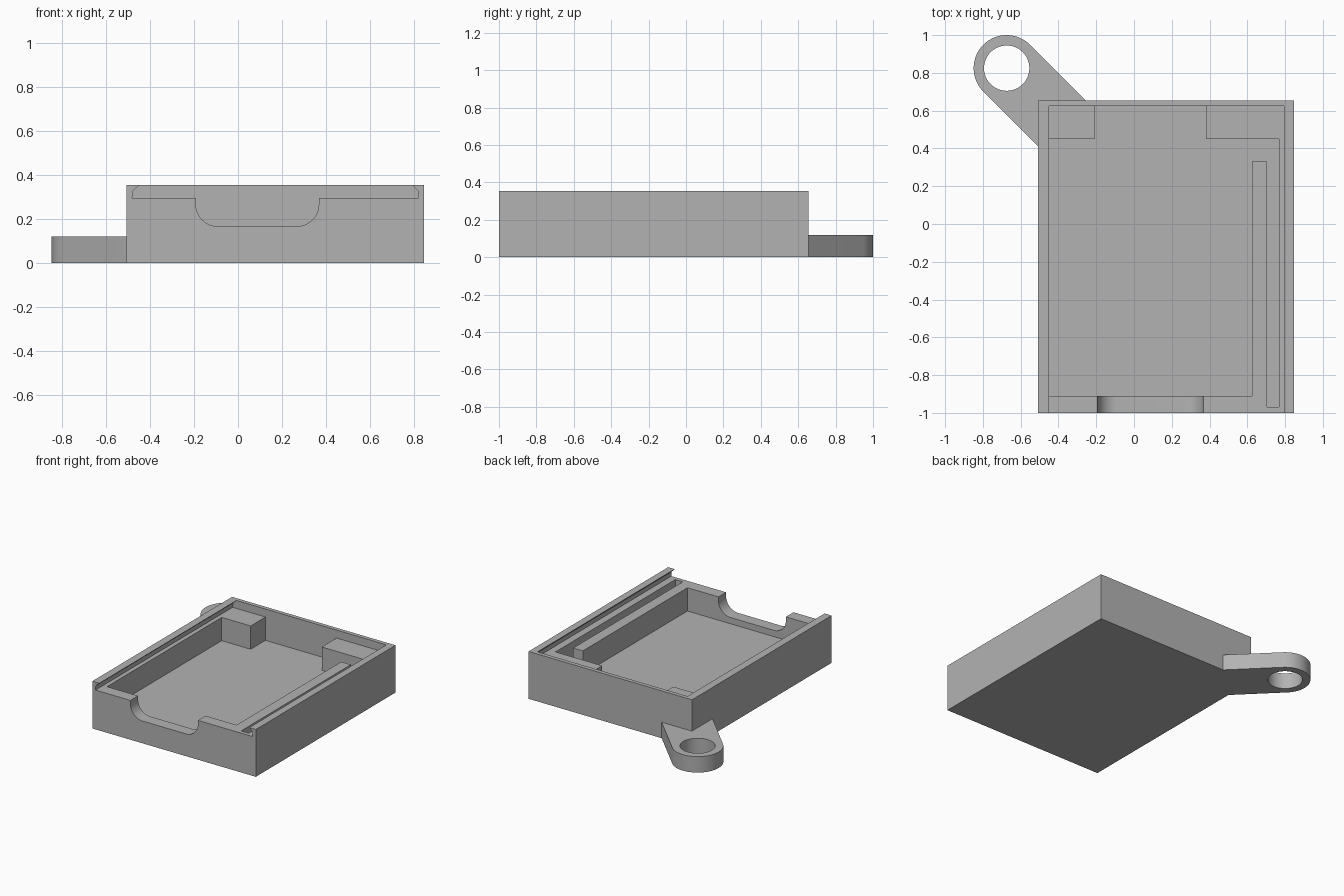
import bpy, bmesh, math
from mathutils import Vector

if "Cube" in bpy.data.objects:
    bpy.data.objects.remove(bpy.data.objects["Cube"])

grey = bpy.data.materials.new("plain grey")
grey.diffuse_color = (0.45, 0.45, 0.45, 1)
grey.use_nodes = True
grey.node_tree.nodes["Principled BSDF"].inputs["Base Color"].default_value = grey.diffuse_color


def prism(name, outline, low, high, axis="z"):
    """Extrude a closed outline along z (outline is x,y) or y (outline is x,z)."""
    def place(a, b, t):
        return (a, b, t) if axis == "z" else (a, t, b)
    bm = bmesh.new()
    face = bm.faces.new([bm.verts.new(place(a, b, low)) for a, b in outline])
    ext = bmesh.ops.extrude_face_region(bm, geom=[face])
    move = Vector(place(0, 0, high - low))
    bmesh.ops.translate(bm, vec=move, verts=[v for v in ext["geom"] if isinstance(v, bmesh.types.BMVert)])
    bmesh.ops.recalc_face_normals(bm, faces=bm.faces)
    mesh = bpy.data.meshes.new(name)
    bm.to_mesh(mesh)
    bm.free()
    mesh.materials.append(grey)
    obj = bpy.data.objects.new(name, mesh)
    bpy.context.collection.objects.link(obj)
    return obj


def arc(cx, cy, r, start, end, steps):
    angles = [math.radians(start + (end - start) * i / steps) for i in range(steps + 1)]
    return [(cx + r * math.cos(a), cy + r * math.sin(a)) for a in angles]


def combine(target, tool, operation="DIFFERENCE"):
    """Apply a boolean and remove the tool."""
    tool.hide_render = True
    mod = target.modifiers.new("cut", "BOOLEAN")
    mod.operation, mod.solver, mod.object = operation, "EXACT", tool
    bpy.context.view_layer.objects.active = target
    bpy.ops.object.modifier_apply(modifier=mod.name)
    bpy.data.objects.remove(tool)


LEFT, RIGHT, FRONT, BACK, TOP = -0.508, 0.848, -1.0, 0.655, 0.355
LEDGE, FLOOR, INNER_BACK = 0.295, 0.12, 0.625

# Box body
case = prism("case", [(LEFT, FRONT), (RIGHT, FRONT), (RIGHT, BACK), (LEFT, BACK)], 0, TOP)

# Sliding lid channel with overhanging side lips, open at the front
channel = [(-0.482, LEDGE), (0.822, LEDGE), (0.82, 0.328), (0.794, TOP),
           (0.794, 0.45), (-0.45, 0.45), (-0.45, TOP), (-0.48, 0.328)]
combine(case, prism("channel_cutter", channel, FRONT - 0.1, INNER_BACK, "y"))

# Cavity leaving two corner blocks, a rib and a narrow side slot
cavity = [(-0.45, -0.91), (0.625, -0.91), (0.625, 0.33), (0.705, 0.33),
          (0.705, -0.97), (0.768, -0.97), (0.768, 0.45), (0.38, 0.45),
          (0.38, INNER_BACK), (-0.21, INNER_BACK), (-0.21, 0.45), (-0.45, 0.45)]
combine(case, prism("cavity_cutter", cavity, FLOOR, 0.32))

# Round-cornered finger notch in the front wall
notch = ([(-0.192, 0.32)] + arc(-0.092, 0.267, 0.1, 180, 270, 12)
         + arc(0.268, 0.267, 0.1, 270, 360, 12) + [(0.368, 0.32)])
combine(case, prism("notch_cutter", notch, FRONT - 0.1, -0.85, "y"))

# Key ring tab on the back left corner
cx, cy, r = -0.674, 0.825, 0.175
off = r * math.sqrt(2)
tab = arc(cx, cy, r, 45, 225, 32) + [(LEFT, cx + cy - off - LEFT), (LEFT, BACK),
                                      (cx + cy + off - BACK, BACK)]
loop = prism("ring_tab", tab, 0, 0.12)
combine(loop, prism("ring_hole", arc(cx, cy, 0.12, 0, 352.5, 47), -0.1, 0.3))
combine(case, loop, "UNION")

# Smooth the curves, keep the edges sharp
bpy.ops.object.select_all(action="DESELECT")
case.select_set(True)
bpy.context.view_layer.objects.active = case
bpy.ops.object.shade_smooth_by_angle(angle=math.radians(25))
